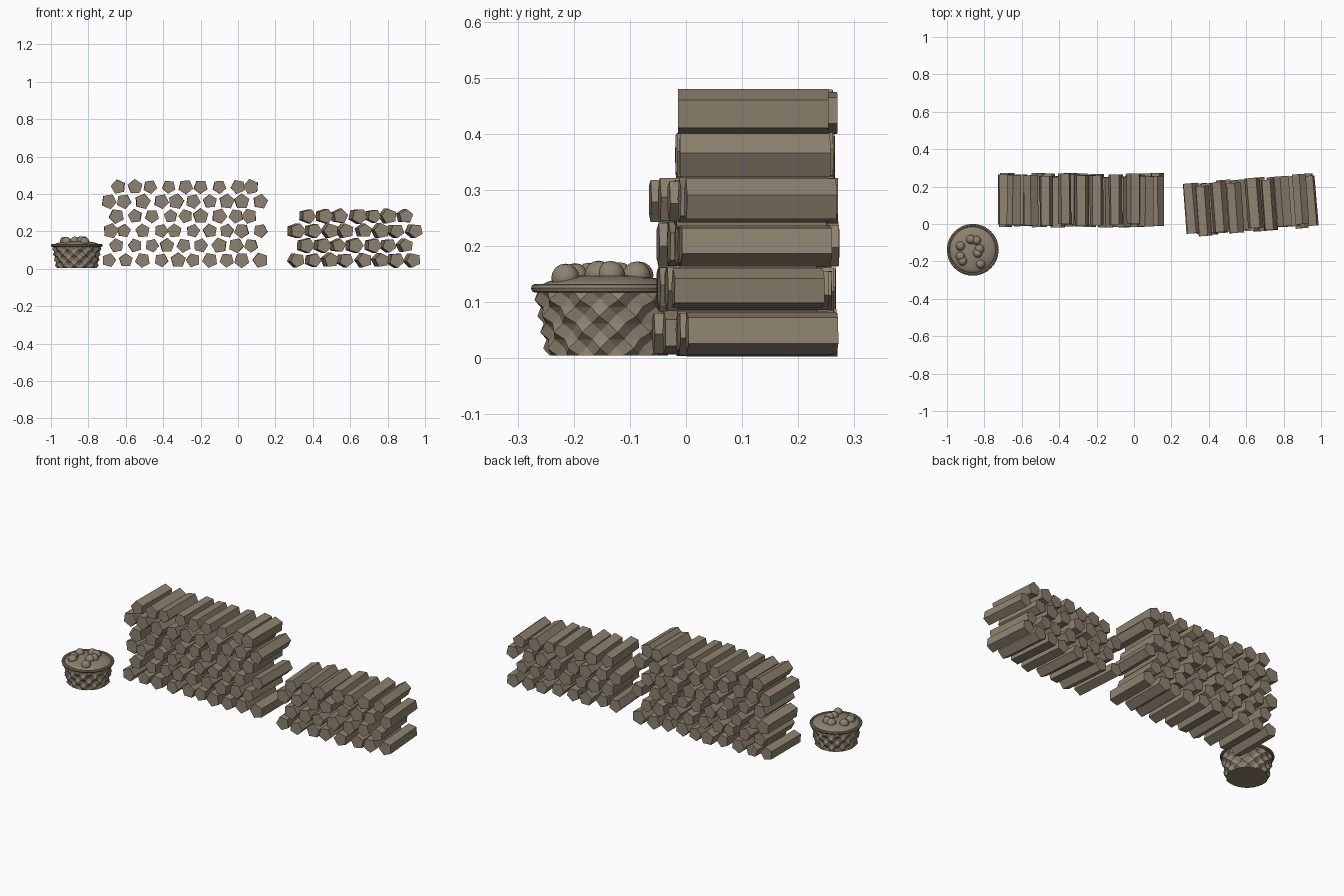
import bpy, bmesh, math, random
from mathutils import Matrix, Vector

if "Cube" in bpy.data.objects:
    bpy.data.objects.remove(bpy.data.objects["Cube"])
random.seed(4)

wood = bpy.data.materials.new("weathered_wood")
wood.use_nodes = True
colour = (0.27, 0.225, 0.16, 1)
wood.diffuse_color = colour
wood.node_tree.nodes["Principled BSDF"].inputs["Base Color"].default_value = colour


def finish(name, bm, smooth=False):
    bmesh.ops.recalc_face_normals(bm, faces=bm.faces)
    mesh = bpy.data.meshes.new(name)
    bm.to_mesh(mesh)
    bm.free()
    mesh.materials.append(wood)
    obj = bpy.data.objects.new(name, mesh)
    bpy.context.collection.objects.link(obj)
    if smooth:
        for face in mesh.polygons:
            face.use_smooth = True
    return obj


def woodpile(name, rows, centre, turn, length=0.268):
    """Stack five-sided logs; rows hold log positions along x in hundredths."""
    bm = bmesh.new()
    for level, row in enumerate(rows):
        for hundredths in row:
            x = hundredths / 100
            radius = random.uniform(0.037, 0.043)
            y = centre[1] + (x - centre[0]) * math.tan(turn) + random.uniform(-0.012, 0.012)
            place = (Matrix.Translation((x, y, 0.046 + level * 0.0785))
                     @ Matrix.Rotation(turn + random.uniform(-0.01, 0.01), 4, "Z")
                     @ Matrix.Rotation(math.pi / 2, 4, "X")
                     @ Matrix.Rotation(random.uniform(0, math.tau), 4, "Z"))
            bmesh.ops.create_cone(bm, cap_ends=True, segments=5, radius1=radius,
                                  radius2=radius, depth=length, matrix=place)
    return finish(name, bm)


# Tall pile and short, slightly turned pile
woodpile("tall_woodpile", [
    (-69, -60, -51, -41, -32, -24, -15, -6, 2, 12),
    (-65, -55, -46, -38, -29, -20, -10, -1, 7),
    (-68, -61, -51, -41, -34, -24, -15, -6, 2, 12),
    (-65, -55, -46, -36, -28, -20, -10, -1, 6),
    (-69, -61, -51, -41, -33, -24, -15, -6, 2, 12),
    (-64, -55, -47, -37, -28, -20, -10, 0, 7)], (0, 0.127), 0)
woodpile("short_woodpile", [
    (31, 40, 49, 57, 67, 76, 84, 93),
    (36, 45, 53, 62, 72, 80, 89),
    (31, 40, 49, 57, 67, 76, 84, 94),
    (37, 46, 54, 64, 72, 80, 89)], (0.645, 0.103), math.radians(4.5))

# Basket wall: rings of cells raised and sunk into a woven checker
centre = Vector((-0.862, -0.138, 0))
sides, bands = 24, 4
bm = bmesh.new()
rings = []
for band in range(bands + 1):
    t = band / bands
    r, z = 0.105 + 0.021 * t, 0.005 + 0.115 * t
    rings.append([bm.verts.new((r * math.cos(a), r * math.sin(a), z))
                  for a in (math.tau * s / sides for s in range(sides))])
raised, sunk = [], []
for band in range(bands):
    low, high = rings[band], rings[band + 1]
    for s in range(sides):
        n = (s + 1) % sides
        cell = bm.faces.new((low[s], low[n], high[n], high[s]))
        (raised if (s + band) % 2 else sunk).append(cell)
bm.normal_update()
bmesh.ops.poke(bm, faces=raised, offset=0.011)
bmesh.ops.poke(bm, faces=sunk, offset=-0.006)
bm.faces.new(list(reversed(rings[0])))
finish("basket_wall", bm).location = centre

# Basket rim
bpy.ops.mesh.primitive_torus_add(major_radius=0.1305, minor_radius=0.008,
                                 major_segments=32, minor_segments=8,
                                 location=centre + Vector((0, 0, 0.125)))
rim = bpy.context.object
rim.name = "basket_rim"
rim.data.materials.append(wood)
bpy.ops.object.shade_smooth_by_angle()

# Heaped filling with round produce on top
bm = bmesh.new()
bmesh.ops.create_uvsphere(bm, u_segments=24, v_segments=12, radius=1,
                          matrix=Matrix.Diagonal((0.126, 0.126, 0.027, 1)))
finish("basket_filling", bm, True).location = centre + Vector((0, 0, 0.123))

bm = bmesh.new()
for x, y in ((-0.01, 0.055), (0.02, 0.05), (0.037, 0.004), (0.026, -0.018),
             (-0.066, 0.02), (-0.055, -0.06), (-0.066, -0.035), (0.042, -0.077)):
    z = 0.15 - 0.8 * (x * x + y * y)
    bmesh.ops.create_uvsphere(bm, u_segments=12, v_segments=8, radius=0.025,
                              matrix=Matrix.Translation((x, y, z)))
finish("round_produce", bm, True).location = centre
